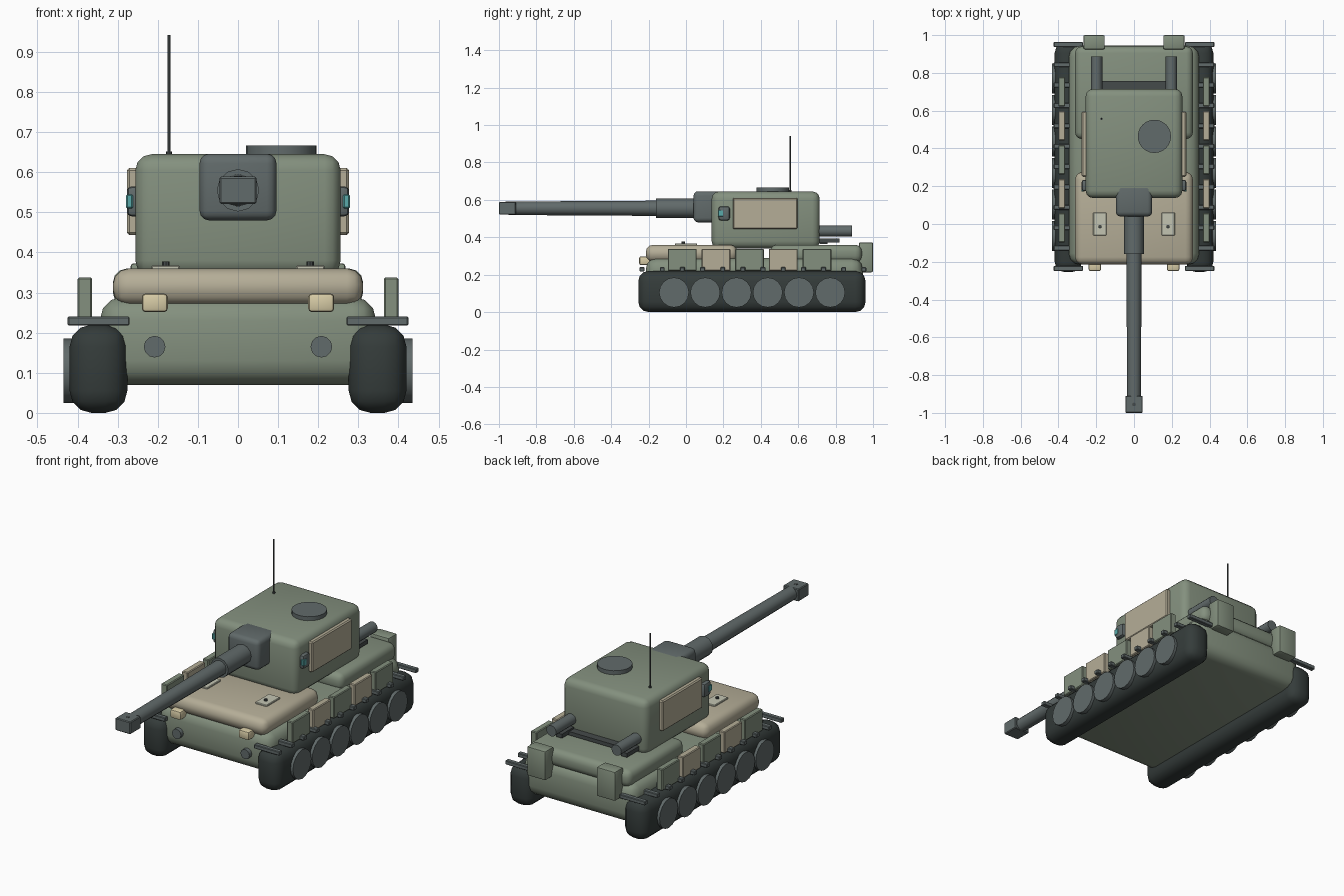
import bpy, bmesh, math
from mathutils import Matrix, Vector

if "Cube" in bpy.data.objects:
    bpy.data.objects.remove(bpy.data.objects["Cube"])


def mat(name, r, g, b):
    m = bpy.data.materials.new(name)
    m.diffuse_color = (r, g, b, 1)
    m.use_nodes = True
    m.node_tree.nodes["Principled BSDF"].inputs["Base Color"].default_value = m.diffuse_color
    return m


GREEN = mat("green", 0.23, 0.28, 0.21)
BEIGE = mat("beige", 0.46, 0.42, 0.31)
RUBBER = mat("rubber", 0.035, 0.045, 0.043)
STEEL = mat("steel", 0.12, 0.145, 0.145)
DARK = mat("dark", 0.06, 0.07, 0.07)
PALE = mat("pale", 0.55, 0.56, 0.45)
LAMP = mat("lamp", 0.68, 0.6, 0.38)
TEAL = mat("teal", 0.1, 0.4, 0.4)


def finish(name, bm, material, bevel, seg):
    if bevel:
        bmesh.ops.bevel(bm, geom=bm.edges[:], offset=bevel, segments=seg,
                        profile=0.5, affect='EDGES', clamp_overlap=True)
    me = bpy.data.meshes.new(name)
    bm.to_mesh(me)
    bm.free()
    me.materials.append(material)
    ob = bpy.data.objects.new(name, me)
    bpy.context.collection.objects.link(ob)
    bpy.context.view_layer.objects.active = ob
    ob.select_set(True)
    bpy.ops.object.shade_smooth_by_angle(angle=math.radians(35))
    ob.select_set(False)
    return ob


def box(name, x, y, z, material, bevel=0, seg=2):
    """Box given as (min, max) ranges."""
    bm = bmesh.new()
    bmesh.ops.create_cube(bm, size=1)
    for v in bm.verts:
        v.co = Vector([(r[0] + r[1]) / 2 + c * (r[1] - r[0])
                       for r, c in zip((x, y, z), v.co)])
    return finish(name, bm, material, bevel, seg)


def rod(name, a, b, r1, material, r2=None, sides=12):
    """Cylinder or cone from point a to point b."""
    a, b = Vector(a), Vector(b)
    bm = bmesh.new()
    rot = (b - a).to_track_quat('Z', 'Y').to_matrix().to_4x4()
    bmesh.ops.create_cone(bm, cap_ends=True, segments=sides, radius1=r1,
                          radius2=r1 if r2 is None else r2, depth=(b - a).length,
                          matrix=Matrix.Translation((a + b) / 2) @ rot)
    return finish(name, bm, material, 0, 1)


# hull, front armour and rear deck
box("hull", (-.345, .345), (-.215, .945), (.07, .29), GREEN, .06, 3)
box("front_armour", (-.312, .312), (-.215, .275), (.268, .36), BEIGE, .04, 3)
box("rear_deck", (-.312, .312), (.45, .94), (.265, .36), GREEN, .035, 3)

# turret
box("turret", (-.256, .256), (.137, .715), (.34, .645), GREEN, .04, 3)
rod("turret_hatch", (.108, .464, .63), (.108, .464, .667), .088, STEEL, sides=24)
rod("antenna", (-.172, .557, .63), (-.172, .557, .942), .004, DARK, sides=6)
rod("antenna_base", (-.172, .557, .64), (-.172, .557, .652), .007, DARK, sides=8)

# gun
box("mantlet", (-.096, .096), (.04, .21), (.48, .646), STEEL, .024, 3)
rod("gun_sleeve", (0, .06, .555), (0, -.16, .555), .053, STEEL)
rod("gun_barrel", (0, -.1, .555), (0, -.95, .555), .041, STEEL, .036)
box("muzzle_brake", (-.046, .046), (-1, -.91), (.521, .589), STEEL, .004, 1)
rod("muzzle_vent", (0, -.955, .58), (0, -.955, .591), .01, DARK, sides=8)

# exhaust cross bar
box("exhaust_bar", (-.2, .2), (.715, .757), (.365, .385), DARK)

for side, s in (("left", -1), ("right", 1)):
    def xr(a, b):
        return (min(s * a, s * b), max(s * a, s * b))

    # running gear
    box("track_" + side, xr(.276, .42), (-.255, .96), (0, .22), RUBBER, .055, 3)
    for i in range(6):
        y = -.064 + i * .167
        rod(f"road_wheel_{side}_{i}", (s * .35, y, .105), (s * .435, y, .105), .08,
            STEEL, sides=16)
    for i in range(12):
        y = -.235 + i * .1078
        box(f"track_bar_{side}_{i}", xr(.27, .425), (y - .013, y + .013), (.218, .24),
            STEEL, .003, 1)

    # side skirt plates
    for i in range(5):
        y = -.02 + i * .18
        box(f"skirt_plate_{side}_{i}", xr(.364, .4), (y - .077, y + .077), (.22, .338),
            BEIGE if i % 2 else GREEN, .004, 1)

    # turret side panel and sight
    box("turret_panel_" + side, xr(.24, .277), (.25, .596), (.444, .611), BEIGE, .006, 1)
    box("sight_" + side, xr(.24, .277), (.174, .234), (.49, .565), STEEL, .012, 2)
    box("sight_lens_" + side, xr(.262, .279), (.171, .2), (.51, .545), TEAL, .003, 1)

    # exhaust and rear stowage
    rod("exhaust_" + side, (s * .198, .69, .433), (s * .198, .887, .433), .03, STEEL)
    box("exhaust_rail_" + side, xr(.18, .215), (.7, .82), (.372, .394), DARK)
    box("stowage_box_" + side, xr(.155, .268), (.925, 1), (.213, .373), GREEN, .008, 2)

    # front lamps and access plates
    box("front_lamp_" + side, xr(.175, .24), (-.25, -.19), (.251, .298), LAMP, .01, 2)
    rod("tow_point_" + side, (s * .208, -.2, .165), (s * .208, -.237, .165), .027,
        STEEL, sides=12)
    box("access_plate_" + side, xr(.145, .216), (-.06, .06), (.352, .368), PALE, .003, 1)
    rod("access_knob_" + side, (s * .18, -.015, .36), (s * .18, -.015, .377), .009,
        DARK, sides=8)
